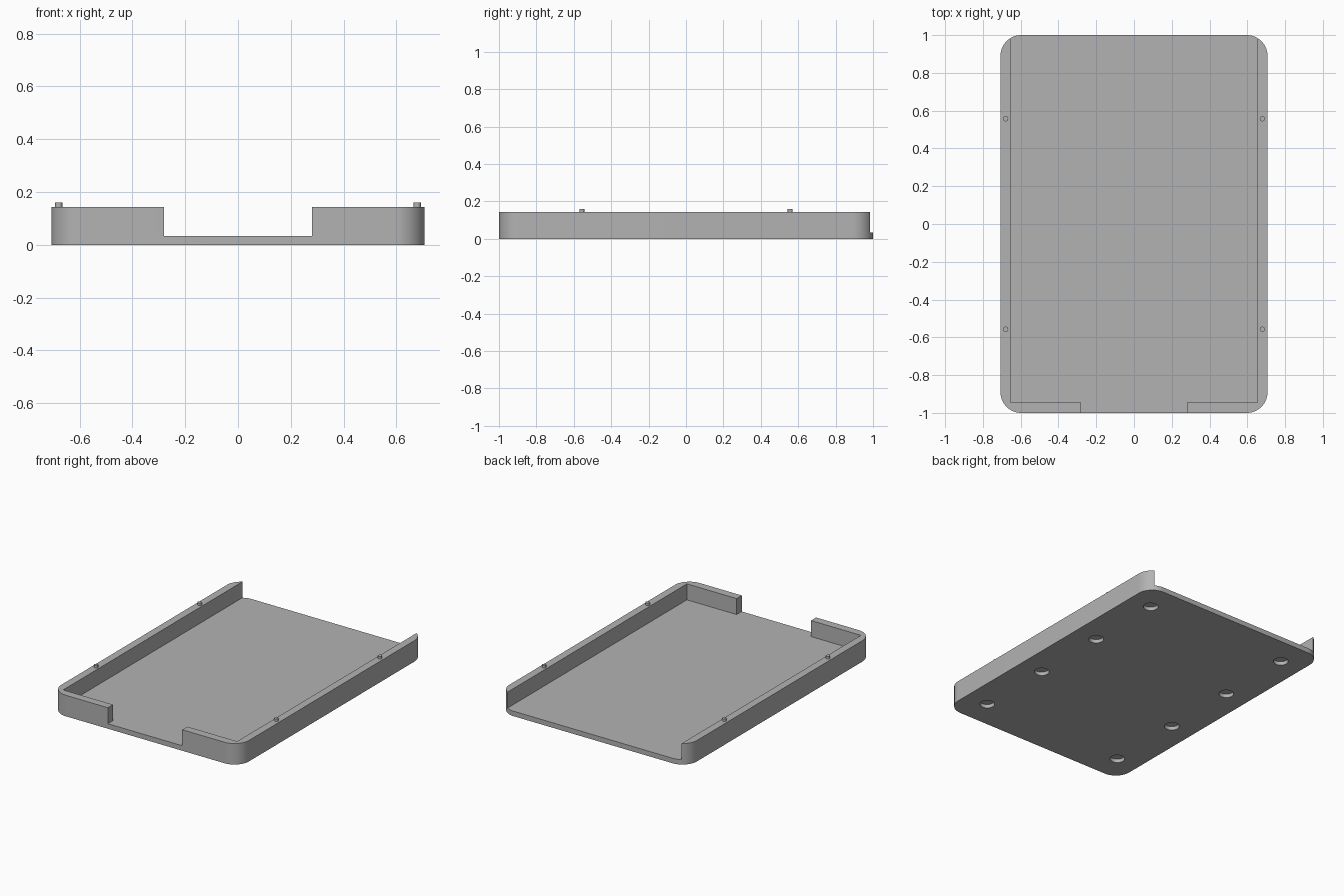
import bpy
import bmesh
import math

HALF_X, HALF_Y, RADIUS = 0.707, 1.0, 0.11
FLOOR, RIM, PEG_TOP = 0.034, 0.143, 0.16
INNER_X, INNER_Y, NOTCH_X = 0.655, -0.945, 0.28

if "Cube" in bpy.data.objects:
    bpy.data.objects.remove(bpy.data.objects["Cube"], do_unlink=True)

GREY = (0.45, 0.45, 0.45, 1)
grey = bpy.data.materials.new("plain grey")
grey.use_nodes = True
grey.diffuse_color = GREY
grey.node_tree.nodes["Principled BSDF"].inputs["Base Color"].default_value = GREY


def circle(cx, cy, r, sides):
    steps = [2 * math.pi * i / sides for i in range(sides)]
    return [(cx + r * math.cos(a), cy + r * math.sin(a)) for a in steps]


def rounded_rectangle(hx, hy, r, steps=14):
    points = []
    for corner, (sx, sy) in enumerate([(1, 1), (-1, 1), (-1, -1), (1, -1)]):
        for i in range(steps + 1):
            a = math.pi / 2 * (corner + i / steps)
            points.append((sx * (hx - r) + r * math.cos(a),
                           sy * (hy - r) + r * math.sin(a)))
    return points


def prism(bm, outline, bottom, top):
    face = bm.faces.new([bm.verts.new((x, y, bottom)) for x, y in outline])
    raised = bmesh.ops.extrude_face_region(bm, geom=[face])["geom"]
    for v in raised:
        if isinstance(v, bmesh.types.BMVert):
            v.co.z = top


def make_object(name, prisms):
    bm = bmesh.new()
    for outline, bottom, top in prisms:
        prism(bm, outline, bottom, top)
    bmesh.ops.recalc_face_normals(bm, faces=bm.faces[:])
    mesh = bpy.data.meshes.new(name)
    bm.to_mesh(mesh)
    bm.free()
    mesh.materials.append(grey)
    obj = bpy.data.objects.new(name, mesh)
    bpy.context.collection.objects.link(obj)
    return obj


def select_only(obj):
    bpy.ops.object.select_all(action="DESELECT")
    obj.select_set(True)
    bpy.context.view_layer.objects.active = obj


# Tray block with rounded corners
tray = make_object("tray", [(rounded_rectangle(HALF_X, HALF_Y, RADIUS), 0, RIM)])

# Cavity open at the back, with a notch through the front wall
right_half = [(INNER_X, 1.2), (INNER_X, INNER_Y), (NOTCH_X, INNER_Y), (NOTCH_X, -1.2)]
cavity = right_half + [(-x, y) for x, y in reversed(right_half)]
cuts = [(cavity, FLOOR, 0.3)]

# Two rows of blind round recesses in the underside
for side in (-1, 1):
    for row in range(4):
        spot = circle(side * 0.538, (row - 1.5) * 0.537, 0.047, 32)
        cuts.append((spot, -0.05, 0.025))

cutter = make_object("tray_cutter", cuts)
cutter.hide_render = True
cut = tray.modifiers.new("hollow", "BOOLEAN")
cut.operation = "DIFFERENCE"
cut.solver = "EXACT"
cut.object = cutter
select_only(tray)
bpy.ops.object.modifier_apply(modifier=cut.name)
bpy.data.objects.remove(cutter, do_unlink=True)

# Locating pegs on the side walls
pegs = [(circle(sx * 0.679, sy * 0.557, 0.0135, 20), RIM - 0.01, PEG_TOP)
        for sx in (-1, 1) for sy in (-1, 1)]
locating_pegs = make_object("locating_pegs", pegs)

for obj in (tray, locating_pegs):
    select_only(obj)
    bpy.ops.object.shade_smooth_by_angle(angle=math.radians(30))
